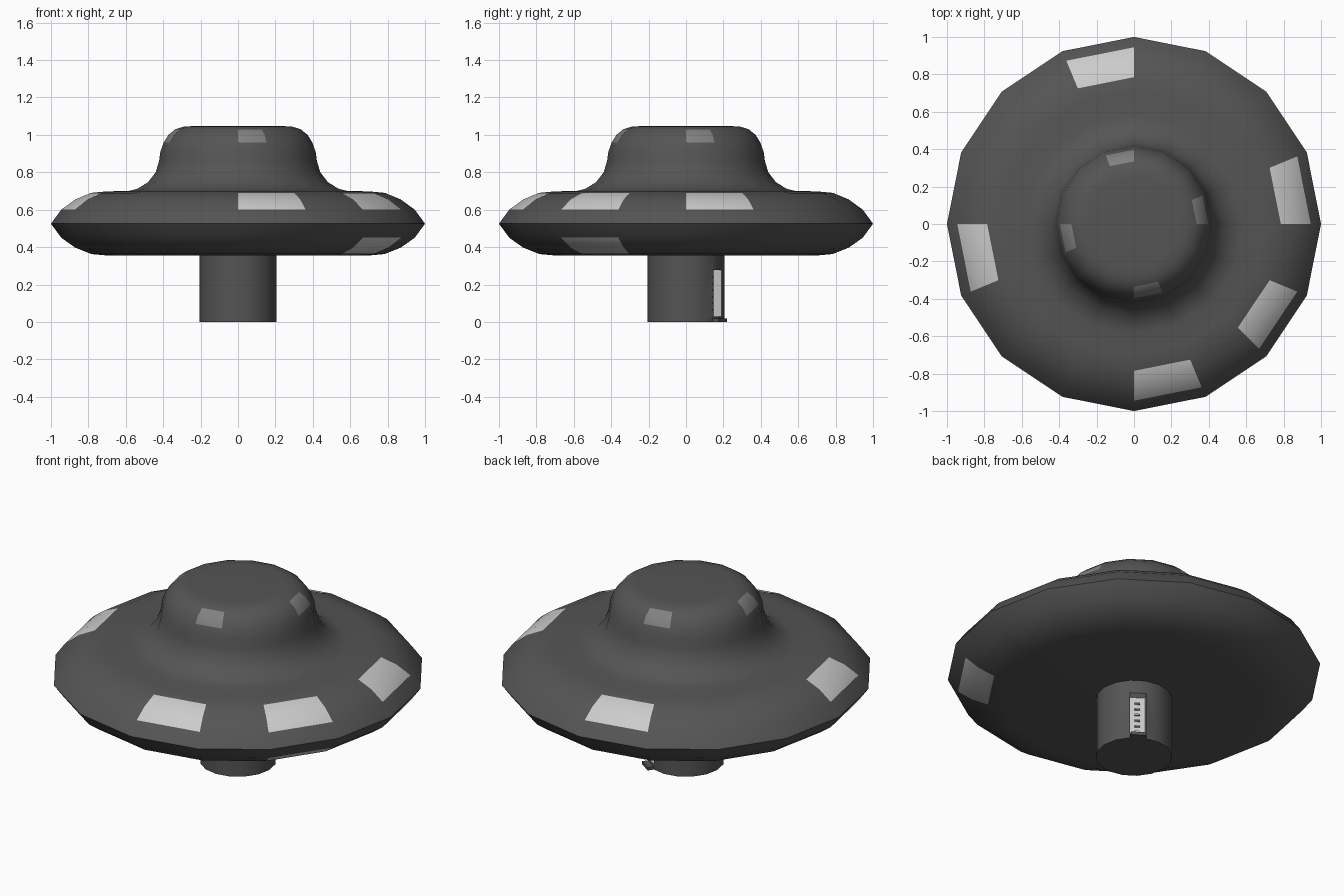
import bpy, bmesh, math
from mathutils import Matrix

if "Cube" in bpy.data.objects:
    bpy.data.objects.remove(bpy.data.objects["Cube"])

N = 16
STEP = 2 * math.pi / N


def material(name, v):
    m = bpy.data.materials.new(name)
    m.diffuse_color = (v, v, v, 1)
    m.use_nodes = True
    m.node_tree.nodes["Principled BSDF"].inputs["Base Color"].default_value = m.diffuse_color
    return m


dark = material("dark_metal", 0.09)
light = material("bright_window", 0.65)
dim = material("dim_window", 0.22)


def finish(name, bm, mats):
    bmesh.ops.recalc_face_normals(bm, faces=bm.faces)
    me = bpy.data.meshes.new(name)
    bm.to_mesh(me)
    bm.free()
    for m in mats:
        me.materials.append(m)
    ob = bpy.data.objects.new(name, me)
    bpy.context.collection.objects.link(ob)
    return ob


def smooth(ob):
    for p in ob.data.polygons:
        p.use_smooth = True
    ob.data.set_sharp_from_angle(angle=math.radians(32))


def lathe(name, profile, mats, pick=lambda ring, sector: 0):
    """Revolve (radius, z) points with N sides; pick chooses a material slot."""
    bm = bmesh.new()
    rings = [[bm.verts.new((r * math.cos(k * STEP), r * math.sin(k * STEP), z))
              for k in range(N)] for r, z in profile]
    for i in range(len(rings) - 1):
        a, b = rings[i], rings[i + 1]
        for k in range(N):
            j = (k + 1) % N
            f = bm.faces.new((a[k], a[j], b[j], b[k]))
            f.material_index = pick(i, k)
    bm.faces.new(rings[0][::-1])
    bm.faces.new(rings[-1])
    return finish(name, bm, mats)


DOOR_ANGLE = 2.5 * STEP


def door_box(name, r0, r1, width, z0, z1, mat):
    """Box spanning radii r0-r1 in the direction of the doorway."""
    bm = bmesh.new()
    bmesh.ops.create_cube(bm, size=1, matrix=Matrix.Rotation(DOOR_ANGLE, 4, 'Z')
                          @ Matrix.Translation(((r0 + r1) / 2, 0, (z0 + z1) / 2))
                          @ Matrix.Diagonal((r1 - r0, width, z1 - z0, 1)))
    return finish(name, bm, [mat])


# Saucer hull and dome in one revolved skin, windows as coloured faces
lower = [(0.70, 0.355), (0.785, 0.363), (0.87, 0.397), (0.945, 0.45)]
upper = [(1.0, 0.525), (0.945, 0.60), (0.87, 0.655), (0.785, 0.69), (0.70, 0.698)]
dome = [(0.585, 0.70), (0.535, 0.713), (0.48, 0.748), (0.44, 0.80), (0.422, 0.86),
        (0.415, 0.91), (0.397, 0.96), (0.372, 1.0), (0.335, 1.03),
        (0.29, 1.044), (0.24, 1.047)]


def windows(ring, sector):
    if ring in (5, 6) and sector in (0, 4, 8, 12, 14):
        return 1
    if ring in (1, 2) and sector == 14:
        return 1
    if ring in (15, 16) and sector % 4 == 0:
        return 2
    return 0


hull = lathe("saucer_hull", lower + upper + dome, [dark, light, dim], windows)
smooth(hull)

# Central stem with a recessed doorway
stem = lathe("stem", [(0.205, 0), (0.205, 0.358)], [dark, light])
cutter = door_box("doorway_cutter", 0.15, 0.26, 0.085, 0.03, 0.278, light)
cutter.hide_render = True
mod = stem.modifiers.new("doorway", 'BOOLEAN')
mod.operation = 'DIFFERENCE'
mod.solver = 'EXACT'
mod.material_mode = 'TRANSFER'
mod.object = cutter
bpy.context.view_layer.objects.active = stem
bpy.ops.object.modifier_apply(modifier=mod.name)
bpy.data.objects.remove(cutter)
smooth(stem)

# Door step and ladder rungs inside the doorway
door_box("door_step", 0.16, 0.236, 0.085, 0.0, 0.018, dark)
for i in range(6):
    z = 0.06 + i * 0.035
    door_box(f"ladder_rung_{i + 1}", 0.148, 0.162, 0.03, z, z + 0.008, light)
